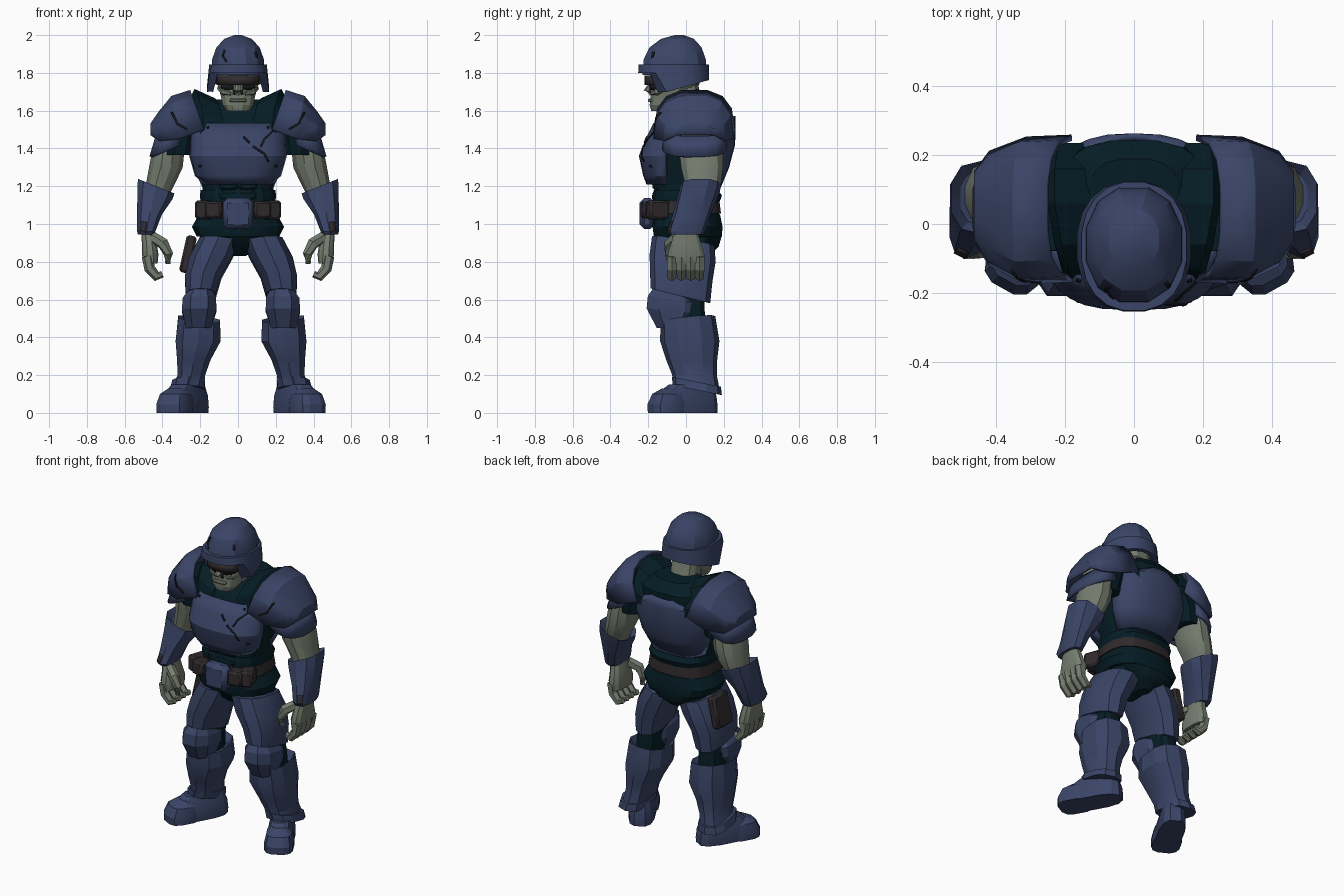
import bpy
import bmesh
import math
from mathutils import Vector, Matrix

start_cube = bpy.data.objects.get("Cube")
if start_cube:
    bpy.data.objects.remove(start_cube, do_unlink=True)


def material(name, rgb):
    mat = bpy.data.materials.new(name)
    mat.use_nodes = True
    mat.diffuse_color = (*rgb, 1)
    shader = mat.node_tree.nodes["Principled BSDF"]
    shader.inputs["Base Color"].default_value = (*rgb, 1)
    shader.inputs["Roughness"].default_value = 0.8
    return mat


armour = material("blue armour", (.042, .059, .135))
cloth = material("dark teal cloth", (.0015, .012, .018))
flesh = material("grey green skin", (.18, .205, .16))
leather = material("brown leather", (.029, .023, .025))
soot = material("black scuff", (.008, .008, .012))


def ring(x, y, z, a, b, sx=0, sy=0, n=12, p=2.6, arc=None):
    """Rounded cross-section, level or sloped, whole or partial."""
    first, last = arc or (180 / n, 360 + 180 / n)
    points = []
    for i in range(n + 1 if arc else n):
        t = math.radians(first + (last - first) * i / n)
        c, s = math.cos(t), math.sin(t)
        dx = a * math.copysign(abs(c) ** (2 / p), c)
        dy = b * math.copysign(abs(s) ** (2 / p), s)
        points.append(Vector((x + dx, y + dy, z + sx * dx + sy * dy)))
    return points


def rings(rows, **options):
    return [ring(*row, **options) for row in rows]


def arch(x, y0, y1, low, high, lean=0, n=7):
    """Half hoop standing across the shoulder."""
    points = []
    for i in range(n + 1):
        t = math.pi * i / n
        c, rise = math.cos(t), (high - low) * math.sin(t) ** .75
        dy = math.copysign(abs(c) ** .75, c) * (y1 - y0) / 2
        points.append(Vector((x + lean * rise, (y0 + y1) / 2 - dy, low + rise)))
    return points


def tube(path, radii, n=6):
    path = [Vector(p) for p in path]
    out = []
    for i, (p, r) in enumerate(zip(path, radii)):
        along = path[min(i + 1, len(path) - 1)] - path[max(i - 1, 0)]
        turn = along.to_track_quat('Z', 'Y')
        out.append([p + turn @ v for v in ring(0, 0, 0, r, r, n=n, p=2)])
    return out


def finish(obj, mat, angle=24):
    obj.data.materials.append(mat)
    bpy.ops.object.select_all(action='DESELECT')
    obj.select_set(True)
    bpy.context.view_layer.objects.active = obj
    bpy.ops.object.shade_smooth_by_angle(angle=math.radians(angle))
    return obj


def skin(name, loops, mat, loop=True, caps=(0, -1), wrap=False, thick=0):
    """Bridge a row of cross-sections into one surface."""
    bm = bmesh.new()
    rows = [[bm.verts.new(v) for v in r] for r in loops]
    pairs = list(zip(rows, rows[1:])) + ([(rows[-1], rows[0])] if wrap else [])
    for lo, hi in pairs:
        m = len(lo)
        for i in range(m if loop else m - 1):
            j = (i + 1) % m
            bm.faces.new((lo[i], lo[j], hi[j], hi[i]))
    for c in caps:
        bm.faces.new(rows[c])
    bmesh.ops.recalc_face_normals(bm, faces=bm.faces)
    mesh = bpy.data.meshes.new(name)
    bm.to_mesh(mesh)
    bm.free()
    obj = bpy.data.objects.new(name, mesh)
    bpy.context.collection.objects.link(obj)
    if thick:
        solid = obj.modifiers.new("thickness", 'SOLIDIFY')
        solid.thickness, solid.offset = thick, 0
    return finish(obj, mat)


def both(name, loops, mat, shift=0, **options):
    return [skin(f"{label}_{name}",
                 [[Vector((s * v.x + shift, v.y, v.z)) for v in r] for r in loops],
                 mat, **options)
            for label, s in (("left", 1), ("right", -1))]


def box(name, loc, size, mat, rot=(0, 0, 0), bevel=.012):
    bpy.ops.mesh.primitive_cube_add(size=1, location=loc, rotation=rot)
    obj = bpy.context.object
    obj.name, obj.scale = name, size
    bpy.ops.object.transform_apply(location=False, rotation=False, scale=True)
    mod = obj.modifiers.new("bevel", 'BEVEL')
    mod.width, mod.segments = bevel, 1
    return finish(obj, mat)


def mark(name, target, path, width, mat=soot):
    """Thin painted strip laid on the front of a part."""
    bpy.context.view_layer.update()
    graph = bpy.context.evaluated_depsgraph_get()
    loops = []
    for p, q in zip(path, path[1:]):
        p, q = Vector(p), Vector(q)
        side = (q - p).orthogonal().normalized() * width / 2
        for k in range(5):
            mid = p.lerp(q, k / 4)
            hits = [target.ray_cast(Vector((e.x, -1, e.y)), Vector((0, 1, 0)), depsgraph=graph)
                    for e in (mid + side, mid - side)]
            if all(h[0] for h in hits):
                loops.append([h[1] + h[2] * .002 for h in hits])
    if len(loops) > 1:
        skin(name, loops, mat, loop=False, caps=(), thick=.005)


# Helmet: dome and dropped band
helmet = skin("helmet_dome", rings([
    (0, -.06, 1.79, .145, .175), (0, -.06, 1.87, .142, .17), (0, -.055, 1.935, .118, .142),
    (0, -.045, 1.98, .075, .09), (0, -.035, 2, .02, .025)], p=2.2), armour)
band = rings([(0, -.065, 0, .167, .19), (0, -.065, 1, .154, .188),
              (0, -.065, 1, .13, .16), (0, -.065, 0, .145, .17)], n=20, p=2.3)
for r in band:
    for v in r:
        hem = 1.8 if v.y < -.16 else 1.7 + max(0, v.y + .1) * .28
        v.z = 1.845 if v.z else hem
skin("helmet_band", band, armour, caps=(), wrap=True)

# Head, neck and face
head = skin("head", rings([
    (0, -.13, 1.597, .06, .055), (0, -.115, 1.63, .084, .08), (0, -.09, 1.68, .094, .1),
    (0, -.06, 1.74, .112, .135), (0, -.055, 1.83, .115, .14)], p=2.3), flesh)
skin("neck", rings([(0, .06, 1.5, .1, .1), (0, 0, 1.65, .085, .085),
                    (0, -.02, 1.75, .085, .085)]), flesh)
skin("goggles", rings([(0, -.06, z, .116, .152) for z in (1.735, 1.785)], arc=(205, 335)),
     leather, loop=False, caps=(), thick=.014)
skin("nose", tube([(0, -.18, 1.745), (0, -.205, 1.705), (0, -.185, 1.69)],
                  (.014, .02, .012)), flesh)
box("lips", (0, -.186, 1.655), (.09, .03, .02), flesh, bevel=.006)
box("chin", (0, -.165, 1.618), (.08, .045, .035), flesh)
for s in (1, -1):
    mark("eye_hollow", head, [(s * .025, 1.725), (s * .085, 1.72)], .025)
    mark("nostril", head, [(s * .018, 1.71), (s * .022, 1.685)], .014)
both("cheekbone", tube([(.035, -.182, 1.69), (.075, -.155, 1.7), (.1, -.09, 1.72)],
                       (.01, .02, .012)), flesh)

# Torso
skin("torso", rings([
    (0, .03, .83, .04, .09), (0, .025, .88, .13, .15), (0, .015, .94, .215, .178),
    (0, .01, 1.02, .215, .175), (0, 0, 1.12, .19, .165), (0, 0, 1.22, .19, .168),
    (0, .015, 1.35, .24, .205), (0, .045, 1.5, .25, .2), (0, .08, 1.6, .22, .165),
    (0, .09, 1.66, .13, .1)], n=16), cloth)
chest = skin("chest_plate", rings([
    (0, -.02, 1.215, .17, .178), (0, -.01, 1.26, .225, .205), (0, 0, 1.36, .255, .237),
    (0, .015, 1.45, .25, .215), (0, .03, 1.53, .24, .19)], p=3, arc=(198, 342)),
    armour, loop=False, caps=(), thick=.025)
skin("back_plate", rings([
    (0, 0, 1.19, .18, .172), (0, .01, 1.3, .235, .208), (0, .03, 1.42, .26, .22),
    (0, .04, 1.52, .245, .213), (0, .06, 1.57, .12, .193)], arc=(15, 165)),
    armour, loop=False, caps=(), thick=.02)
straps = []
for y, z, x in ((-.16, 1.5, .2), (-.13, 1.6, .21), (-.06, 1.68, .23), (.06, 1.715, .25),
                (.16, 1.68, .25), (.235, 1.56, .24)):
    straps.append([Vector((x - .13, y, z - .05)), Vector((x - .02, y, z)),
                   Vector((x, y, z - .04)), Vector((x - .13, y, z - .1))])
both("shoulder_strap", straps, cloth)
for z in (1.205, 1.15):
    for s in (1, -1):
        box("abdomen_pad", (s * .05, -.158, z), (.095, .04, .05), cloth)
skin("waist_fold", rings([(0, 0, 1.115, .2, .18), (0, .005, 1.15, .205, .188),
                          (0, 0, 1.18, .2, .172)], n=16), cloth)
skin("hip_fold", rings([(0, .01, .935, .222, .183), (0, .008, .985, .248, .188),
                        (0, .005, 1.05, .21, .178)], n=16), cloth)

# Belt, buckle, pouches, holster
skin("belt", rings([(0, 0, 1.055, .213, .188), (0, 0, 1.12, .203, .18)], n=16), leather)
box("buckle", (0, -.205, 1.055), (.16, .08, .165), armour, bevel=.025)
for s in (1, -1):
    box("inner_pouch", (s * .125, -.19, 1.075), (.09, .09, .09), leather, (0, 0, s * .2))
    box("outer_pouch", (s * .175, -.15, 1.075), (.08, .11, .1), leather, (0, 0, s * .35))
box("holster", (-.265, .03, .84), (.055, .15, .2), leather, (0, .22, 0))

# Shoulder armour and sleeves
pads = both("shoulder_pad", [
    arch(.18, -.16, .25, 1.5, 1.705, .35), arch(.31, -.165, .245, 1.45, 1.675, .17),
    arch(.415, -.115, .205, 1.44, 1.59), arch(.455, -.05, .15, 1.47, 1.53)],
    armour, loop=False, caps=(-1,), thick=.018)
both("shoulder_flange", rings([(.35, .045, 1.49, .08, .15, -.35),
                               (.36, .045, 1.395, .102, .165, -.4)], arc=(-115, 115), n=9),
     armour, loop=False, caps=(), thick=.018)
both("sleeve", rings([(.25, .05, 1.58, .1, .13), (.3, .055, 1.46, .1, .14),
                      (.31, .06, 1.365, .085, .125)]), cloth)

# Arms, gauntlets and hands
both("upper_arm", rings([
    (.33, .07, 1.5, .09, .11), (.37, .08, 1.38, .088, .118), (.382, .085, 1.3, .092, .115),
    (.408, .09, 1.22, .08, .1), (.44, .07, 1.12, .06, .07)], p=2.2), flesh)
gauntlets = both("gauntlet", rings([
    (.435, .075, 1.17, .07, .08, .4), (.433, .077, 1.2, .1, .108, .4),
    (.44, .07, 1.165, .097, .108, .35), (.468, .03, 1.05, .068, .1), (.486, 0, .96, .05, .1),
    (.486, 0, .945, .046, .09)], n=10), armour)
both("palm", rings([(.48, 0, .97, .035, .06), (.47, 0, .9, .04, .08),
                    (.465, 0, .84, .045, .1), (.46, 0, .79, .035, .095)]), flesh)
for i, y in enumerate((-.075, -.025, .025, .072)):
    both(f"finger_{i + 1}", tube([(.48, y, .83), (.468, y, .765), (.43, y, .722), (.4, y, .735)],
                                 (.03, .029, .026, .018)), flesh)
both("thumb", tube([(.45, -.05, .93), (.395, -.085, .895), (.368, -.09, .84), (.372, -.085, .79)],
                   (.03, .032, .025, .016)), flesh)

# Legs
LEAN = .016
both("under_leg", rings([(.12, .02, .93, .07, .11), (.19, .005, .7, .07, .1),
                         (.22, .01, .55, .075, .09), (.225, .02, .4, .07, .1)]), cloth, LEAN)
both("thigh_armour", rings([
    (.117, -.015, .91, .106, .165, .1, -.15), (.16, -.018, .82, .118, .175, 0, -.1),
    (.2, -.025, .72, .1, .165, 0, -.15), (.214, -.03, .62, .083, .158, 0, -.25)], n=10),
    armour, LEAN)
both("knee_guard", rings([
    (.215, -.08, .64, .068, .1, 0, -.2), (.22, -.07, .6, .094, .14, 0, -.15),
    (.222, -.075, .54, .097, .142, 0, -.1), (.225, -.075, .45, .07, .085)], n=8), armour, LEAN)
both("shin_armour", rings([
    (.222, .01, .46, .09, .11), (.222, .01, .498, .115, .145, .1, .1),
    (.227, .02, .38, .124, .157), (.25, .03, .28, .092, .135), (.263, .045, .2, .076, .118),
    (.28, .055, .13, .085, .125, 0, -.15)], n=10), armour, LEAN)
both("ankle_cuff", rings([(.285, .06, .12, .094, .13, 0, -.2), (.277, .055, .165, .09, .13, 0, -.2)],
                         n=10), armour, LEAN)
place = Matrix.Translation((.3, -.012, 0)) @ Matrix.Rotation(math.radians(29), 4, 'Z')


def turned(rows, **options):
    return [[place @ v for v in r] for r in rings(rows, **options)]


both("boot", turned([(0, 0, 0, .078, .19), (0, 0, .03, .08, .192), (0, .01, .09, .076, .175),
                     (0, .04, .15, .06, .12)], p=3), armour, LEAN)
both("toe_cap", turned([(0, -.1, 0, .086, .1), (0, -.1, .045, .088, .102), (0, -.09, .1, .076, .085),
                        (0, -.07, .13, .045, .05)], p=3), armour, LEAN)

# Scuffs, cracks and rivets
for path in ([(.19, 1.5), (.14, 1.45), (.12, 1.41)], [(.08, 1.41), (.14, 1.37), (.16, 1.33)],
             [(.03, 1.46), (.06, 1.43)]):
    mark("chest_scuff", chest, path, .009)
for s, pad, glove in zip((1, -1), pads, gauntlets):
    for x, z in ((.16, 1.505), (.2, 1.3)):
        mark("chest_rivet", chest, [(s * x, z), (s * x, z + .012)], .012)
    mark("gauntlet_wear", glove, [(s * .495, 1.01), (s * .505, .96)], .03, leather)
    mark("pad_crack", pad, [(s * .35, 1.59), (s * .32, 1.53), (s * .27, 1.5)], .01)
for path in ([(-.07, 1.92), (-.08, 1.89), (-.06, 1.86)], [(.09, 1.91), (.1, 1.88)]):
    mark("helmet_crack", helmet, path, .008)
